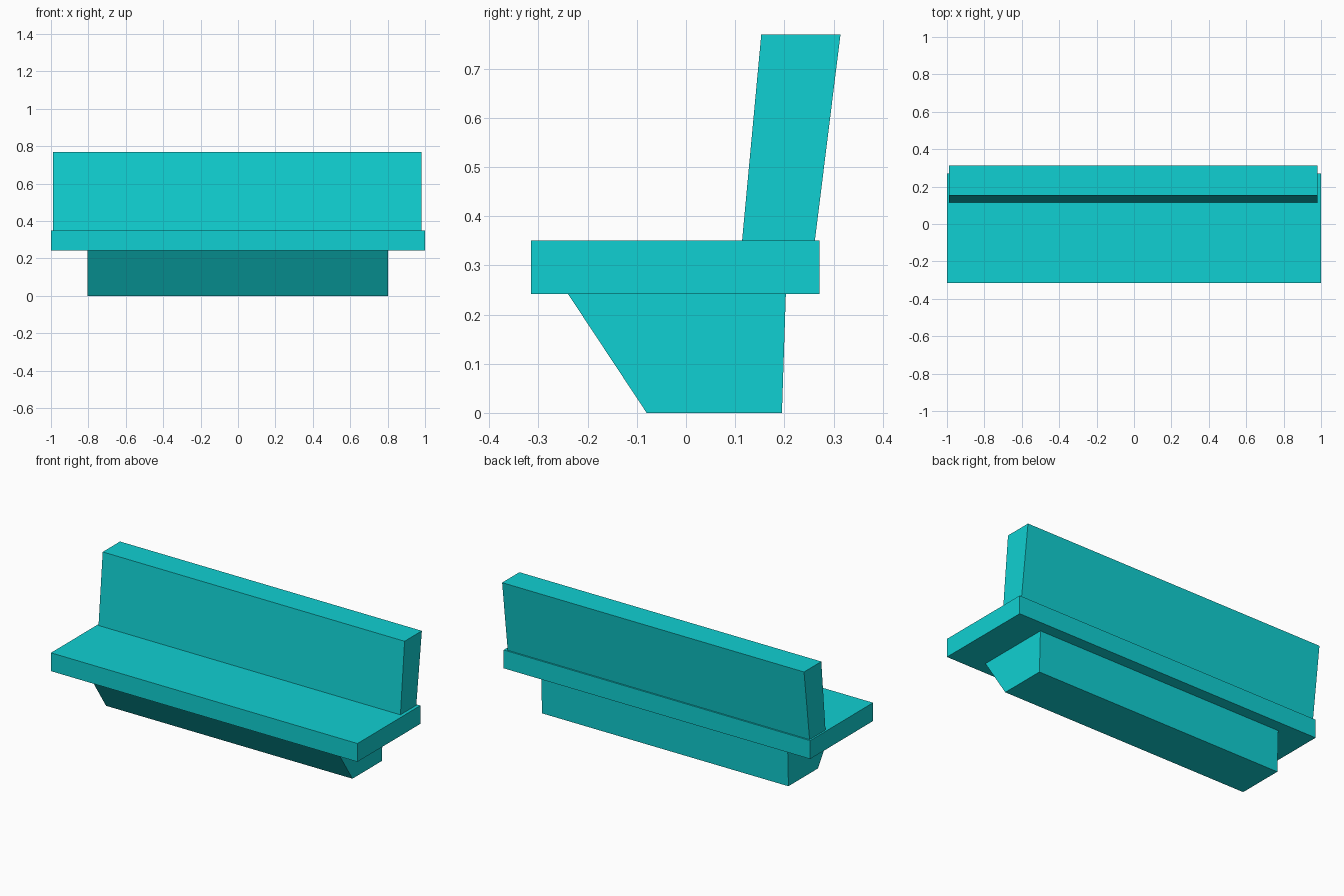
import bpy
import bmesh

cube = bpy.data.objects.get("Cube")
if cube:
    bpy.data.objects.remove(cube, do_unlink=True)

# Single turquoise upholstery colour
COLOUR = (0.005, 0.63, 0.645, 1.0)
turquoise = bpy.data.materials.new("turquoise")
turquoise.use_nodes = True
turquoise.diffuse_color = COLOUR
turquoise.node_tree.nodes["Principled BSDF"].inputs["Base Color"].default_value = COLOUR


def extrude_profile(name, profile, x_min, x_max):
    """Sweep a (y, z) side profile along x into a closed solid."""
    bm = bmesh.new()
    face = bm.faces.new([bm.verts.new((x_min, y, z)) for y, z in profile])
    swept = bmesh.ops.extrude_face_region(bm, geom=[face])["geom"]
    verts = [v for v in swept if isinstance(v, bmesh.types.BMVert)]
    bmesh.ops.translate(bm, verts=verts, vec=(x_max - x_min, 0, 0))
    bmesh.ops.recalc_face_normals(bm, faces=bm.faces)
    mesh = bpy.data.meshes.new(name)
    bm.to_mesh(mesh)
    bm.free()
    mesh.materials.append(turquoise)
    obj = bpy.data.objects.new(name, mesh)
    bpy.context.collection.objects.link(obj)
    return obj


# Tapered plinth with a sloping front
extrude_profile("base", [(-0.08, 0), (0.195, 0), (0.203, 0.242), (-0.24, 0.242)], -0.805, 0.803)

# Flat bench seat
extrude_profile("seat", [(-0.315, 0.242), (0.271, 0.242), (0.271, 0.35), (-0.315, 0.35)], -1, 1)

# Backrest leaning to the rear
extrude_profile("backrest", [(0.114, 0.35), (0.262, 0.35), (0.314, 0.769), (0.153, 0.769)], -0.99, 0.98)
